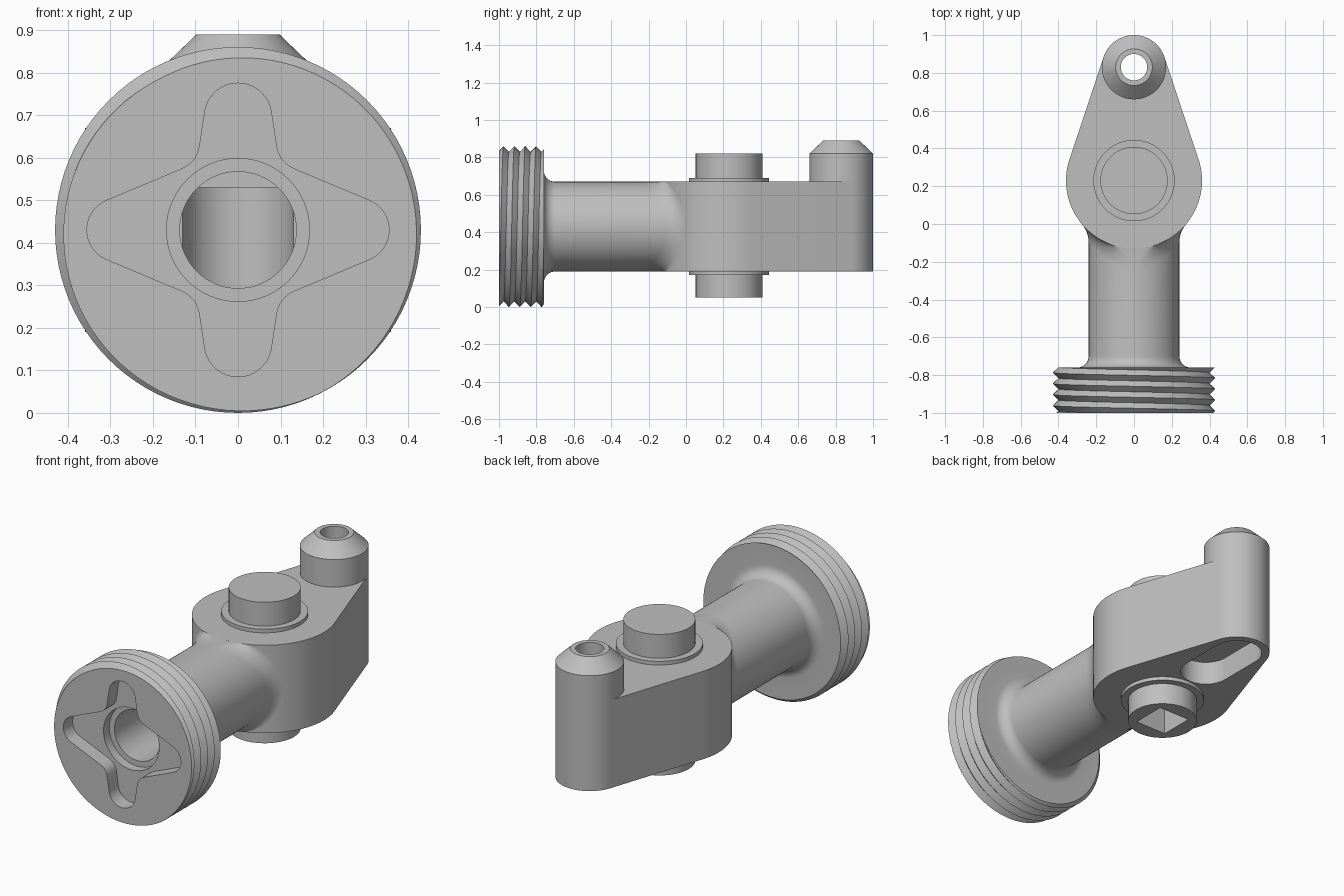
import bpy, bmesh
from math import sin, cos, pi, sqrt, asin, radians, floor
from mathutils import Vector

cube = bpy.data.objects.get("Cube")
if cube:
    bpy.data.objects.remove(cube)

grey = bpy.data.materials.new("plain grey")
grey.use_nodes = True
grey.diffuse_color = (0.52, 0.52, 0.52, 1)
grey.node_tree.nodes["Principled BSDF"].inputs["Base Color"].default_value = grey.diffuse_color

AXIS_Z = 0.43          # height of the stem axis
PIN_Y, BODY_R = 0.23, 0.36
END_Y, END_R = 0.83, 0.17
LOW, HIGH = 0.19, 0.67


def finish(name, bm):
    bmesh.ops.remove_doubles(bm, verts=bm.verts, dist=1e-5)
    bmesh.ops.recalc_face_normals(bm, faces=bm.faces)
    mesh = bpy.data.meshes.new(name)
    bm.to_mesh(mesh)
    bm.free()
    mesh.materials.append(grey)
    obj = bpy.data.objects.new(name, mesh)
    bpy.context.collection.objects.link(obj)
    return obj


def arc(cx, cy, r, a0, a1, n=24):
    return [(cx + r * cos(a0 + (a1 - a0) * i / n), cy + r * sin(a0 + (a1 - a0) * i / n))
            for i in range(n + 1)]


def prism(name, outline, start, end, along="z"):
    """Extrude a flat outline along z, or along y about the stem axis."""
    bm = bmesh.new()
    place = (lambda a, b: (a, b, start)) if along == "z" else (lambda a, b: (a, start, AXIS_Z + b))
    face = bm.faces.new([bm.verts.new(place(a, b)) for a, b in outline])
    move = (0, 0, end - start) if along == "z" else (0, end - start, 0)
    out = bmesh.ops.extrude_face_region(bm, geom=[face], use_keep_orig=True)
    bmesh.ops.translate(bm, vec=move, verts=[v for v in out["geom"] if isinstance(v, bmesh.types.BMVert)])
    return finish(name, bm)


def lathe(name, profile, centre, axis):
    """Spin (radius, position) points about the y or z axis."""
    bm = bmesh.new()
    c = Vector(centre)
    verts = [bm.verts.new(c + Vector((r, 0, 0)) + Vector(axis) * t) for r, t in profile]
    edges = [bm.edges.new(p) for p in zip(verts, verts[1:])]
    bmesh.ops.spin(bm, geom=verts + edges, cent=c, axis=axis, angle=2 * pi, steps=96, use_duplicate=False)
    return finish(name, bm)


def cut(target, *cutters):
    for cutter in cutters:
        mod = target.modifiers.new("cut", "BOOLEAN")
        mod.operation, mod.solver, mod.object = "DIFFERENCE", "EXACT", cutter
    deps = bpy.context.evaluated_depsgraph_get()
    mesh = bpy.data.meshes.new_from_object(target.evaluated_get(deps))
    target.modifiers.clear()
    target.data = mesh


# Stem with flange core and root fillet
fillet = arc(0.30, -0.70, 0.06, -pi / 2, -pi, 10)
stem = lathe("stem", [(0, -1), (0.37, -1), (0.37, -0.76)] + fillet + [(0.24, 0.1), (0, 0.1)],
             (0, 0, AXIS_Z), (0, 1, 0))


# Helical thread sleeve around the flange
def thread_sleeve():
    bm = bmesh.new()
    steps, pitch, front, back = 96, 0.058, -1.0, -0.76
    columns = []
    for i in range(steps):
        turn = i / steps
        ring = [(0.37, front)]
        for k in range(-4, 12):
            y = min(max(-0.99 + pitch * (turn + k / 2), front), back)
            phase = (y + 0.99) / pitch - turn
            r = 0.43 - 0.06 * abs(phase - floor(phase + 0.5))
            ring.append((r, y))
        ring.append((0.37, back))
        a = 2 * pi * turn
        columns.append([bm.verts.new((r * cos(a), y, AXIS_Z + r * sin(a))) for r, y in ring])
    # after one turn the rows shift by one pitch, which is two rows
    for i in range(steps):
        here, there = columns[i], columns[(i + 1) % steps]
        last = len(here) - 1
        shift = 2 if i == steps - 1 else 0
        for k in range(last):
            ends = [there[0 if j == 0 else min(j + shift, last - 1) if j < last else last]
                    for j in (k, k + 1)]
            quad = list(dict.fromkeys([here[k], here[k + 1], ends[1], ends[0]]))
            if len(quad) > 2:
                bm.faces.new(quad)
    bmesh.ops.dissolve_degenerate(bm, dist=1e-5, edges=bm.edges)
    return finish("flange_thread", bm)


thread = thread_sleeve()

# Tapered lever body: hull of two circles
lean = asin((BODY_R - END_R) / (END_Y - PIN_Y))
outline = (arc(0, PIN_Y, BODY_R, pi - lean, 2 * pi + lean, 72)
           + arc(0, END_Y, END_R, lean, pi - lean, 48))
body = prism("lever_body", outline, LOW, HIGH)


# Blend between round stem and body, built from horizontal slices
def blend():
    bm = bmesh.new()
    rad, loops = 0.15, []
    for i in range(33):
        t = radians(-89 + 178 * i / 32)
        w, z = 0.24 * cos(t), AXIS_Z + 0.24 * sin(t)
        yc = PIN_Y - sqrt((BODY_R + rad) ** 2 - (w + rad) ** 2)
        stop = asin((PIN_Y - yc) / (BODY_R + rad))
        side = arc(w + rad, yc, rad, pi, pi - stop, 12)
        loop = side + [(-x, y) for x, y in reversed(side)]
        loops.append([bm.verts.new((x, y, z)) for x, y in loop])
    n = len(loops[0])
    for low, high in zip(loops, loops[1:]):
        for j in range(n):
            bm.faces.new([low[j], low[(j + 1) % n], high[(j + 1) % n], high[j]])
    bm.faces.new(loops[0])
    bm.faces.new(loops[-1])
    return finish("stem_blend", bm)


web = blend()

# Pivot pin with collars, and the hollow post at the lever end
pin = lathe("pivot_pin", [(0, 0.05), (0.178, 0.05), (0.178, 0.17), (0.215, 0.17), (0.215, 0.69),
                          (0.178, 0.69), (0.178, 0.82), (0, 0.82)], (0, PIN_Y, 0), (0, 0, 1))
post = lathe("end_post", [(0, 0.6), (END_R, 0.6), (END_R, 0.82), (0.097, 0.89), (0, 0.89)],
             (0, END_Y, 0), (0, 0, 1))

# Four-lobed pocket outline: one quarter, mirrored
wide, steep = radians(67.4), radians(8.5)
side_tip = arc(0.28, 0, 0.075, 0, wide, 12)
top_tip = arc(0, 0.266, 0.079, steep, pi / 2, 12)
a, b, c = Vector((0.135, 0.142)), Vector((0.096, 0.158)), Vector((0.09, 0.198))
corner = [tuple(a * (1 - t) ** 2 + b * 2 * t * (1 - t) + c * t * t) for t in (i / 6 for i in range(7))]
quarter = side_tip + corner + top_tip
half = quarter + [(-x, z) for x, z in reversed(quarter[:-1])]
star = half + [(x, -z) for x, z in reversed(half[1:-1])]

# Cutters
pocket = prism("pocket_cutter", star, -1.1, -0.92, "y")
step = prism("step_cutter", arc(0, 0, 0.168, 0, 2 * pi, 64)[:-1], -1.1, -0.87, "y")
bore = prism("bore_cutter", arc(0, 0, 0.137, 0, 2 * pi, 64)[:-1], -1.1, PIN_Y, "y")
cavity = prism("cavity_cutter", arc(0, PIN_Y, 0.13, 0, 2 * pi, 64)[:-1], 0.25, 0.53)
socket = prism("socket_cutter", arc(0, PIN_Y, 0.134, pi / 4, 9 * pi / 4, 4)[:-1], 0, 0.2)
hole = prism("hole_cutter", arc(0, END_Y, 0.07, 0, 2 * pi, 48)[:-1], 0.1, 1)
slot = prism("slot_cutter", arc(0, END_Y, 0.13, 0, pi) + arc(0, 0.58, 0.13, pi, 2 * pi), 0.1, 0.32)

cut(stem, pocket, step, bore)
cut(web, bore)
cut(body, bore, cavity, socket, slot, hole)
cut(pin, bore, cavity, socket)
cut(post, hole)
for helper in (pocket, step, bore, cavity, socket, hole, slot):
    bpy.data.objects.remove(helper)

# Smooth round surfaces, keep machined edges sharp
bpy.ops.object.select_all(action="DESELECT")
for part in (stem, thread, body, web, pin, post):
    part.select_set(True)
bpy.context.view_layer.objects.active = stem
bpy.ops.object.shade_smooth_by_angle(angle=radians(30))
